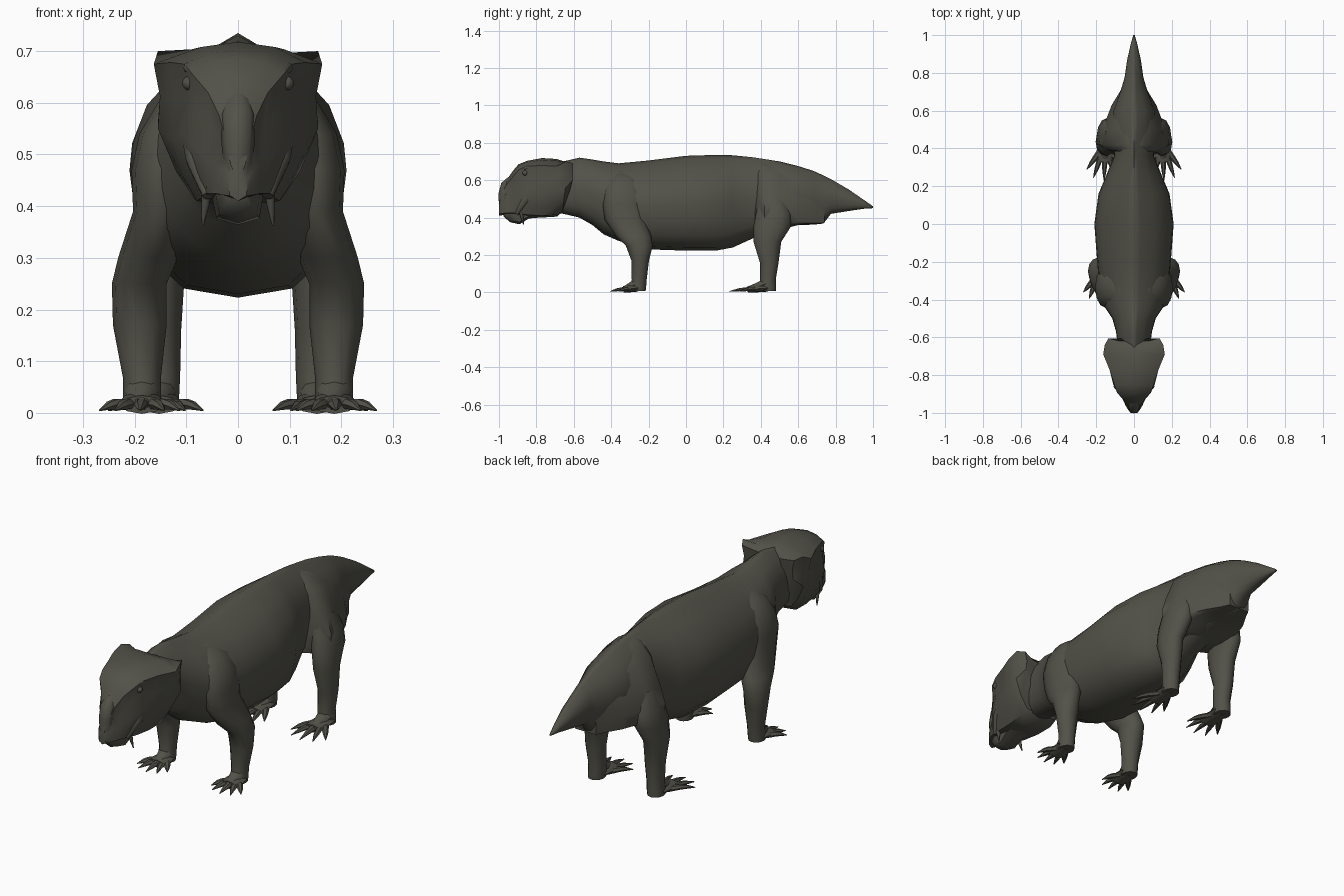
import bpy, bmesh, math
from mathutils import Vector

hide = bpy.data.materials.new("dark olive hide")
hide.diffuse_color = (0.085, 0.083, 0.066, 1)


def loft(name, ring_sets, angle=50):
    """Skin lists of rings into one capped object."""
    bm = bmesh.new()
    for rings in ring_sets:
        vs = [[bm.verts.new(p) for p in r] for r in rings]
        n = len(vs[0])
        for a, b in zip(vs, vs[1:]):
            for i in range(n):
                j = (i + 1) % n
                bm.faces.new((a[i], a[j], b[j], b[i]))
        bm.faces.new(vs[0][::-1])
        bm.faces.new(vs[-1])
    bmesh.ops.recalc_face_normals(bm, faces=bm.faces)
    me = bpy.data.meshes.new(name)
    bm.to_mesh(me)
    bm.free()
    ob = bpy.data.objects.new(name, me)
    bpy.context.collection.objects.link(ob)
    me.materials.append(hide)
    bpy.ops.object.select_all(action='DESELECT')
    bpy.context.view_layer.objects.active = ob
    ob.select_set(True)
    bpy.ops.object.shade_smooth_by_angle(angle=math.radians(angle))
    return ob


def mirrored(half, y):
    """Close a half outline (top centre to bottom centre) across x."""
    return [Vector((x, y, z)) for x, z in half] + \
           [Vector((-x, y, z)) for x, z in half[-2:0:-1]]


def flat_ring(x, y, z, rx, ry, n=12):
    return [Vector((x + rx * math.cos(2 * math.pi * i / n),
                    y + ry * math.sin(2 * math.pi * i / n), z)) for i in range(n)]


def tube(points, radii, squash=1.0, n=8):
    """Rings along a path, facing the path direction."""
    pts = [Vector(p) for p in points]
    d = (pts[-1] - pts[0]).normalized()
    u = d.cross(Vector((0, 0, 1)) if abs(d.z) < .9 else Vector((0, 1, 0))).normalized()
    v = u.cross(d)
    return [[p + u * r * math.cos(2 * math.pi * i / n) +
             v * r * squash * math.sin(2 * math.pi * i / n) for i in range(n)]
            for p, r in zip(pts, radii)]


# Trunk, neck and tail: y, top, bottom, half width
section = [(0, 1), (.16, .93), (.52, .76), (.84, .47), (.975, .18), (1, -.03),
           (.95, -.35), (.83, -.68), (.5, -.93), (0, -1)]
stations = [(-.70, .69, .43, .08), (-.57, .72, .40, .095), (-.50, .71, .36, .115),
            (-.44, .70, .31, .155), (-.36, .69, .275, .18), (-.2, .705, .23, .195),
            (0, .73, .223, .21), (.16, .735, .223, .188), (.25, .733, .24, .15),
            (.36, .722, .29, .105), (.5, .70, .335, .115), (.6, .675, .36, .11),
            (.68, .65, .362, .08), (.735, .625, .368, .062), (.775, .605, .42, .05),
            (.87, .55, .435, .036), (.95, .495, .447, .018), (1, .46, .45, .004)]
loft("trunk_and_tail", [[mirrored([(hw * a, (t + b0) / 2 + (t - b0) / 2 * b) for a, b in section], y)
                         for y, t, b0, hw in stations]], 75)

# Hips sloping from the back ridge out to the thighs: y, top, bottom, half width
loft("hips", [[mirrored([(0, t), (w * .3, t - .03), (w * .62, t * .5 + .265), (w * .88, .50),
                         (w, .43), (w * .97, .37), (w * .8, b), (0, b)], y)
               for y, t, b, w in ((.365, .70, .335, .09), (.39, .705, .335, .15),
                                  (.42, .705, .335, .188), (.50, .69, .335, .166),
                                  (.56, .675, .358, .145), (.63, .655, .364, .118),
                                  (.70, .63, .367, .075), (.74, .61, .37, .055))]], 60)

# Skull: y, top, brow half width, brow z, cheek half width, cheek z, jaw half width, jaw z
skull = [(-.605, .668, .135, .69, .130, .60, .07, .50),
         (-.64, .695, .155, .70, .155, .56, .078, .43),
         (-.69, .713, .163, .675, .155, .55, .085, .405),
         (-.77, .718, .130, .678, .130, .53, .08, .40),
         (-.85, .703, .104, .675, .110, .54, .072, .405),
         (-.895, .685, .088, .655, .088, .52, .064, .41),
         (-.925, .65, .058, .62, .062, .49, .06, .415),
         (-.96, .60, .036, .575, .042, .48, .045, .415),
         (-.985, .55, .024, .53, .03, .47, .03, .412),
         (-1.0, .49, .014, .48, .018, .45, .015, .41)]
rings = [mirrored([(0, t), (bw * .55, t * .75 + bz * .25), (bw, bz),
                   ((bw + cw) / 2 - .008, (bz + cz) / 2), (cw, cz),
                   ((cw + jw) / 2, (cz + jz) / 2 - .01), (jw, jz + .01), (0, jz)], y)
         for y, t, bw, bz, cw, cz, jw, jz in skull]
for k, ring in enumerate(rings[:2]):          # slant the back of the head
    for p in ring:
        p.y -= .3 * max(0, .60 - p.z) * (1 - .6 * k) + (.015 if abs(p.x) < .1 and k == 0 else 0)
loft("skull", [rings], 40)

# Lower jaw: y, half width, top, bottom
loft("lower_jaw", [[mirrored([(0, t), (w, t), (w * .8, b + .012), (0, b)], y)
                    for y, w, t, b in ((-.975, .022, .42, .405), (-.94, .045, .43, .375),
                                       (-.89, .052, .44, .364), (-.84, .058, .45, .395),
                                       (-.72, .06, .45, .405))]], 50)

# Nose ridge down the front of the snout
loft("nose_ridge", [tube([(0, -.925, .61), (0, -.955, .575), (0, -.972, .52), (0, -.978, .43)],
                         [.026, .034, .032, .022])], 45)

for side, s in (("left", 1), ("right", -1)):
    # Tusk, cheek flange, brow and eye
    loft(side + "_tusk", [tube([(s * .06, -.885, .45), (s * .063, -.878, .405), (s * .068, -.868, .362)],
                               [.010, .008, .002])])
    loft(side + "_cheek_flange", [tube([(s * .088, -.80, .57), (s * .078, -.86, .49), (s * .058, -.905, .42)],
                                       [.028, .024, .011])])
    loft(side + "_brow", [tube([(s * .104, -.80, .672), (s * .095, -.85, .668), (s * .082, -.895, .652)],
                               [.006, .011, .004])])
    bpy.ops.mesh.primitive_uv_sphere_add(segments=12, ring_count=8, radius=.014,
                                         location=(s * .094, -.86, .638))
    eye = bpy.context.object
    eye.name = side + "_eye"
    eye.data.materials.append(hide)
    bpy.ops.object.shade_smooth()

    # Legs: x, y, z, x radius, y radius
    legs = {
        "front": [(.05, -.34, .65, .03, .05), (.10, -.335, .60, .055, .09),
                  (.135, -.335, .54, .056, .105), (.149, -.335, .47, .057, .11),
                  (.148, -.325, .39, .055, .11), (.174, -.28, .30, .058, .095),
                  (.191, -.25, .25, .053, .072), (.19, -.245, .17, .052, .047),
                  (.186, -.25, .07, .037, .04), (.186, -.255, .03, .037, .042),
                  (.186, -.257, .006, .036, .041)],
        "hind": [(.11, .46, .50, .045, .07), (.132, .468, .42, .055, .095),
                 (.145, .46, .35, .053, .10), (.153, .435, .27, .05, .074),
                 (.153, .445, .16, .043, .05), (.15, .438, .07, .038, .042),
                 (.152, .438, .03, .038, .044), (.153, .438, .006, .037, .042)]}
    for part, path in legs.items():
        loft(f"{side}_{part}_leg", [[flat_ring(s * x, y, z, rx, ry) for x, y, z, rx, ry in path]], 60)

        # Foot pad with sloping instep, and five clawed toes fanned forward
        x, y = path[-1][:2]
        hind = part == "hind"
        reach = .208 if hind else .15
        pad = reach * .52
        parts = [tube([(s * x, y, .022), (s * x, y - pad * .6, .020), (s * x, y - pad, .016)],
                      [.040, .045, .040], .45),
                 tube([(s * x, y, .05), (s * x, y - pad * .5, .03), (s * x, y - pad * 1.05, .016)],
                      [.036, .028, .014], .8)]
        for k, length in zip(range(-2, 3), (.72, .93, 1.0, .96, .78)):
            a = math.radians(k * (17 if hind else 19) + 2)
            d = Vector((s * math.sin(a), -math.cos(a), 0))
            start = Vector((s * (x + k * .012), y - pad * .45, .016))
            r = (reach - pad * .45) * length
            knots = [start + d * r * t + Vector((0, 0, h))
                     for t, h in ((0, 0), (.45, .001), (.68, -.002), (1, -.011))]
            parts.append(tube(knots, [.016, .014, .011, .002], .8, 6))
        loft(f"{side}_{part}_foot", parts, 45)
